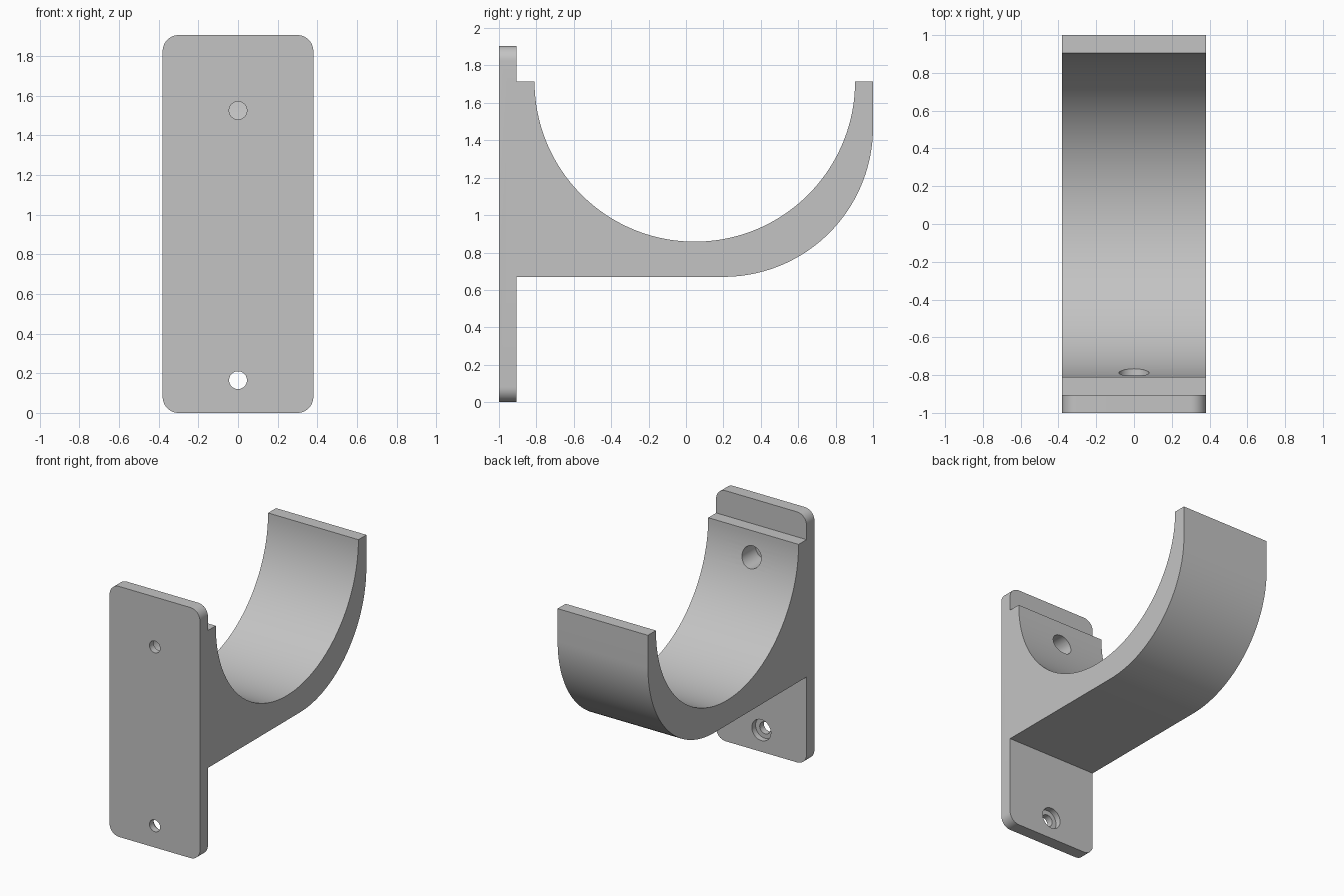
import bpy
import bmesh
from math import sin, cos, pi, sqrt, radians
from mathutils import Vector

cube = bpy.data.objects.get("Cube")
if cube:
    bpy.data.objects.remove(cube, do_unlink=True)

HALF_W = 0.38
HEIGHT = 1.905
PLATE_BACK = -0.905

grey = bpy.data.materials.new("light_grey")
grey.use_nodes = True
colour = (0.55, 0.55, 0.55, 1)
grey.diffuse_color = colour
grey.node_tree.nodes["Principled BSDF"].inputs["Base Color"].default_value = colour


def arc(cx, cy, r, start, end, steps):
    """Points on a circular arc, angles in degrees."""
    angles = [radians(start + (end - start) * i / steps) for i in range(steps + 1)]
    return [(cx + r * cos(a), cy + r * sin(a)) for a in angles]


def new_object(name, bm):
    bmesh.ops.recalc_face_normals(bm, faces=bm.faces)
    mesh = bpy.data.meshes.new(name)
    bm.to_mesh(mesh)
    bm.free()
    mesh.materials.append(grey)
    obj = bpy.data.objects.new(name, mesh)
    bpy.context.collection.objects.link(obj)
    return obj


def extrude(name, points, offset):
    """Closed outline swept along an offset vector."""
    bm = bmesh.new()
    face = bm.faces.new([bm.verts.new(p) for p in points])
    grown = bmesh.ops.extrude_face_region(bm, geom=[face], use_keep_orig=True)
    moved = [g for g in grown["geom"] if isinstance(g, bmesh.types.BMVert)]
    bmesh.ops.translate(bm, verts=moved, vec=Vector(offset))
    return new_object(name, bm)


def stepped_cutter(name, z):
    """Screw hole with a wider counterbore behind it, turned about the y axis."""
    seat = -0.95
    outline = [(0, -1.1), (0.045, -1.1), (0.045, seat), (0.08, seat), (0.08, -0.5), (0, -0.5)]
    bm = bmesh.new()
    verts = [bm.verts.new((r, y, z)) for r, y in outline]
    edges = [bm.edges.new(pair) for pair in zip(verts, verts[1:])]
    bmesh.ops.spin(bm, geom=verts + edges, cent=(0, 0, z), axis=(0, 1, 0),
                   angle=2 * pi, steps=48)
    bmesh.ops.remove_doubles(bm, verts=bm.verts, dist=0.0001)
    cutter = new_object(name, bm)
    cutter.hide_render = True
    return cutter


def combine(target, other, operation):
    mod = target.modifiers.new(operation.title(), 'BOOLEAN')
    mod.operation = operation
    mod.solver = 'EXACT'
    mod.object = other
    bpy.context.view_layer.objects.active = target
    bpy.ops.object.modifier_apply(modifier=mod.name)
    bpy.data.objects.remove(other, do_unlink=True)


# Wall plate with rounded corners
r = 0.08
plate_outline = []
for i, (sx, z) in enumerate([(1, HEIGHT - r), (-1, HEIGHT - r), (-1, r), (1, r)]):
    plate_outline += arc(sx * (HALF_W - r), z, r, 90 * i, 90 * i + 90, 10)
bracket = extrude("wall_bracket", [(x, -1, z) for x, z in plate_outline],
                  (0, PLATE_BACK + 1, 0))

# Cradle: half-round trough over a flat underside with a rounded outer end
TOP, UNDER = 1.715, 0.67
side = [(-0.95, UNDER)]
side += arc(0.2, UNDER + 0.8, 0.8, -90, 0, 40)
side += [(1, TOP)]
side += arc(0.047, TOP, 0.857, 0, -180, 80)
side += [(-0.95, TOP)]
cradle = extrude("cradle", [(-HALF_W, y, z) for y, z in side], (2 * HALF_W, 0, 0))
combine(bracket, cradle, 'UNION')

# Two counterbored screw holes
for name, z in (("lower_hole", 0.165), ("upper_hole", 1.525)):
    combine(bracket, stepped_cutter(name, z), 'DIFFERENCE')

# Smooth curves, crisp edges
bpy.ops.object.select_all(action='DESELECT')
bracket.select_set(True)
bpy.context.view_layer.objects.active = bracket
bpy.ops.object.shade_smooth_by_angle(angle=radians(30))
